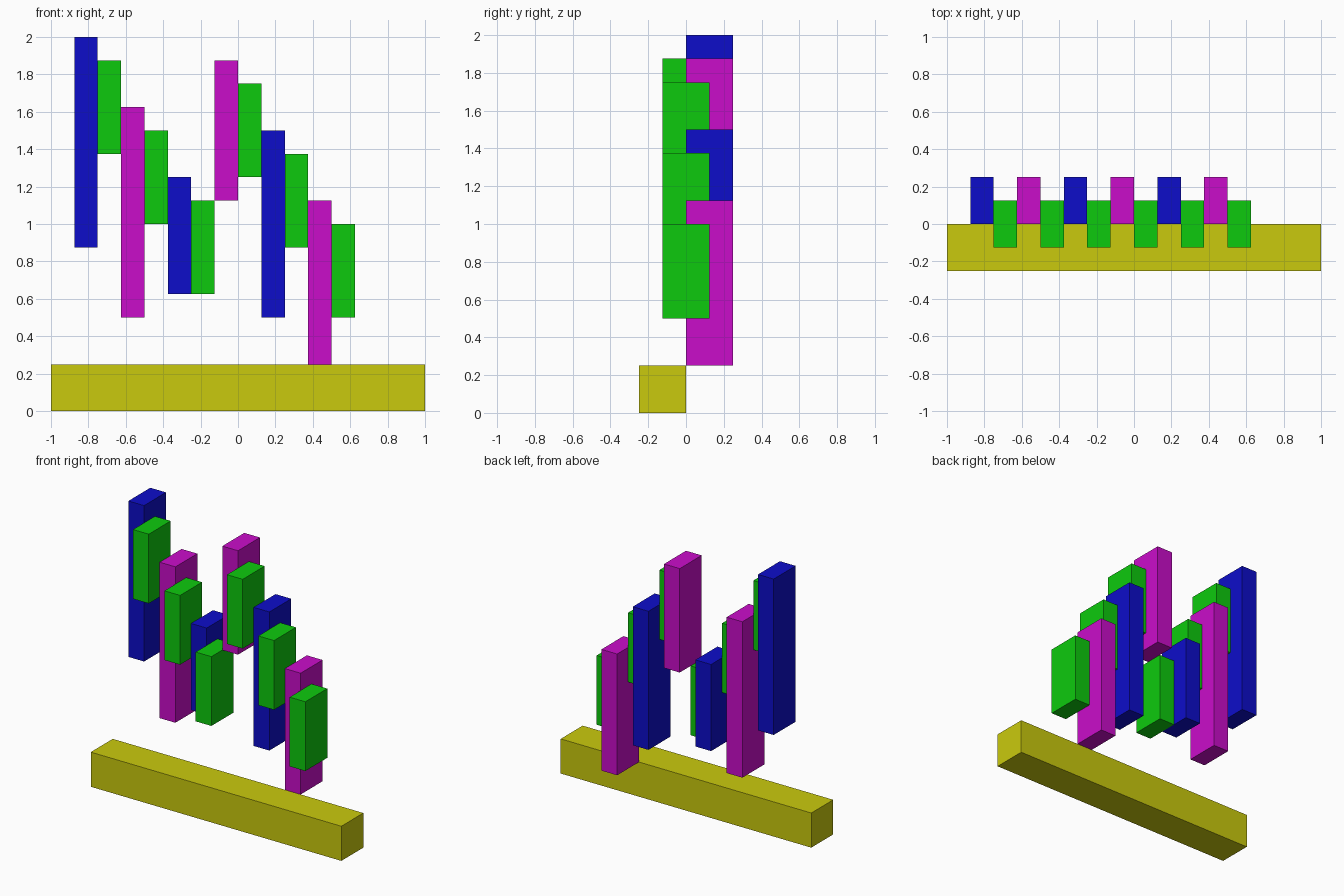
import bpy

if "Cube" in bpy.data.objects:
    bpy.data.objects.remove(bpy.data.objects["Cube"])

U = 0.125  # grid unit shared by every block


def material(name, rgb):
    m = bpy.data.materials.new(name)
    m.diffuse_color = (*rgb, 1.0)
    m.use_nodes = True
    m.node_tree.nodes["Principled BSDF"].inputs["Base Color"].default_value = m.diffuse_color
    return m


yellow = material("yellow", (0.59, 0.59, 0.004))
green = material("green", (0.004, 0.59, 0.004))
blue = material("blue", (0.004, 0.004, 0.59))
magenta = material("magenta", (0.59, 0.004, 0.59))


def block(name, lo, hi, mat):
    """Flat-sided box between two corners, given in grid units."""
    centre = [(a + b) / 2 * U for a, b in zip(lo, hi)]
    bpy.ops.mesh.primitive_cube_add(size=1, location=centre)
    ob = bpy.context.object
    ob.name = name
    size = [(b - a) * U for a, b in zip(lo, hi)]
    for v in ob.data.vertices:
        v.co = [c * s for c, s in zip(v.co, size)]
    ob.data.materials.append(mat)


# Long base beam
block("base_beam", (-8, -2, 0), (8, 0, 2), yellow)

# Hanging bars (bottom, top), each with a short key on its right
bars = [(7, 16), (4, 13), (5, 10), (9, 15), (4, 12), (2, 9)]
for i, (bottom, top) in enumerate(bars):
    x = -7 + 2 * i
    block(f"bar_{i + 1}", (x, 0, bottom), (x + 1, 2, top),
          magenta if i % 2 else blue)
    block(f"key_{i + 1}", (x + 1, -1, top - 5), (x + 2, 1, top - 1), green)
